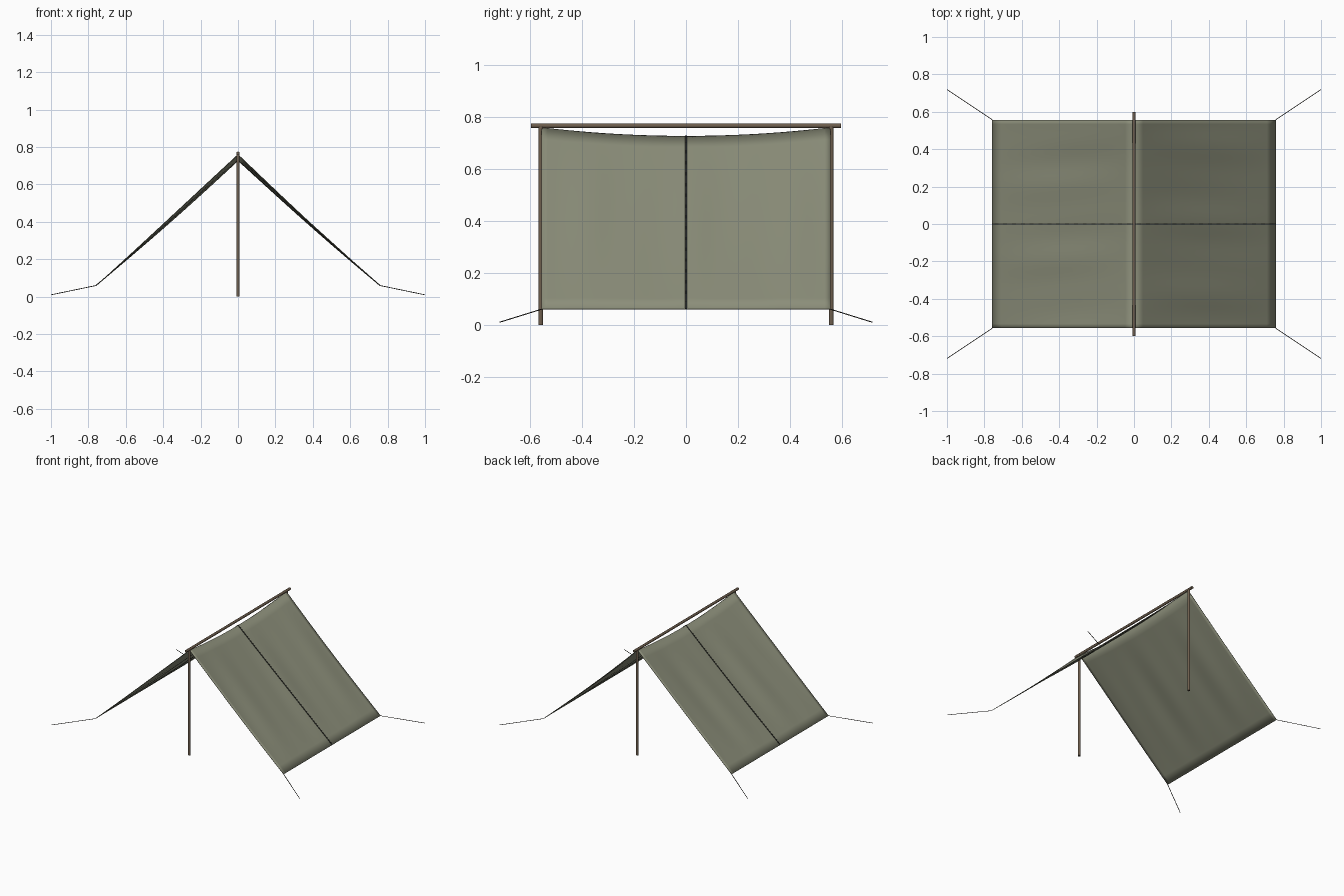
import bpy, bmesh, math
from mathutils import Vector

if "Cube" in bpy.data.objects:
    bpy.data.objects.remove(bpy.data.objects["Cube"])

HALF_X, HALF_Y = 0.757, 0.557      # canvas footprint
RIDGE_Z, HEM_Z = 0.76, 0.06        # canvas top and bottom edges


def material(name, rgb):
    m = bpy.data.materials.new(name)
    m.diffuse_color = (*rgb, 1)
    m.use_nodes = True
    m.node_tree.nodes["Principled BSDF"].inputs["Base Color"].default_value = m.diffuse_color
    return m


canvas_mat = material("olive canvas", (0.262, 0.273, 0.195))
wood_mat = material("brown wood", (0.155, 0.112, 0.075))
seam_mat = material("dark seam", (0.035, 0.036, 0.03))
rope_mat = material("dark rope", (0.045, 0.042, 0.035))


def finish(name, bm, mat):
    bmesh.ops.recalc_face_normals(bm, faces=bm.faces)
    me = bpy.data.meshes.new(name)
    bm.to_mesh(me)
    bm.free()
    me.materials.append(mat)
    ob = bpy.data.objects.new(name, me)
    bpy.context.collection.objects.link(ob)
    for o in bpy.context.selected_objects:
        o.select_set(False)
    ob.select_set(True)
    bpy.context.view_layer.objects.active = ob
    bpy.ops.object.shade_smooth_by_angle(angle=math.radians(40))
    return ob


def rod(name, a, b, radius, mat, sides=10):
    a, b = Vector(a), Vector(b)
    bm = bmesh.new()
    bmesh.ops.create_cone(bm, cap_ends=True, segments=sides, radius1=radius,
                          radius2=radius, depth=(b - a).length)
    turn = (b - a).to_track_quat('Z', 'Y').to_matrix().to_4x4()
    turn.translation = (a + b) / 2
    bm.transform(turn)
    return finish(name, bm, mat)


def canvas_point(side, t, y, lift=0.0):
    """Point on a slope: t runs from ridge (0) to hem (1)."""
    sag = 0.033 * (1 - (y / HALF_Y) ** 2) * (1 - t)
    belly = math.sin(math.pi * t)
    ripple = belly * (0.0035 * math.sin(17 * y + 1.2 * side) + 0.002 * math.sin(31 * y + 2 * t))
    z = RIDGE_Z + (HEM_Z - RIDGE_Z) * t - sag - 0.006 * belly + ripple
    return Vector((side * (HALF_X * t + 0.68 * lift), y, z + 0.73 * lift))


def sheet(name, side, y0, y1, rows, cols, thick, mat, lift=0.0):
    bm = bmesh.new()
    grid = [[bm.verts.new(canvas_point(side, i / rows, y0 + (y1 - y0) * j / cols, lift))
             for j in range(cols + 1)] for i in range(rows + 1)]
    for i in range(rows):
        for j in range(cols):
            bm.faces.new((grid[i][j], grid[i + 1][j], grid[i + 1][j + 1], grid[i][j + 1]))
    ob = finish(name, bm, mat)
    mod = ob.modifiers.new("thickness", 'SOLIDIFY')
    mod.thickness = thick
    mod.offset = 0
    return ob


# Two sloping canvas panels, each with a centre seam on its outside
for side, label in ((-1, "left"), (1, "right")):
    sheet(f"{label}_canvas", side, -HALF_Y, HALF_Y, 16, 48, 0.003, canvas_mat)
    sheet(f"{label}_seam", side, -0.003, 0.003, 16, 1, 0.003, seam_mat, lift=0.0025)

# Wooden frame: ridge pole and two uprights
rod("ridge_pole", (0, -0.598, 0.767), (0, 0.598, 0.767), 0.009, wood_mat)
for y, label in ((-0.56, "front"), (0.56, "back")):
    rod(f"{label}_post", (0, y, 0), (0, y, 0.765), 0.0095, wood_mat)

# Guy ropes running out from the four lower corners
for sx in (-1, 1):
    for sy in (-1, 1):
        rod("guy_rope", (sx * HALF_X, sy * HALF_Y, HEM_Z),
            (sx * 0.999, sy * 0.718, 0.01), 0.002, rope_mat, 6)
